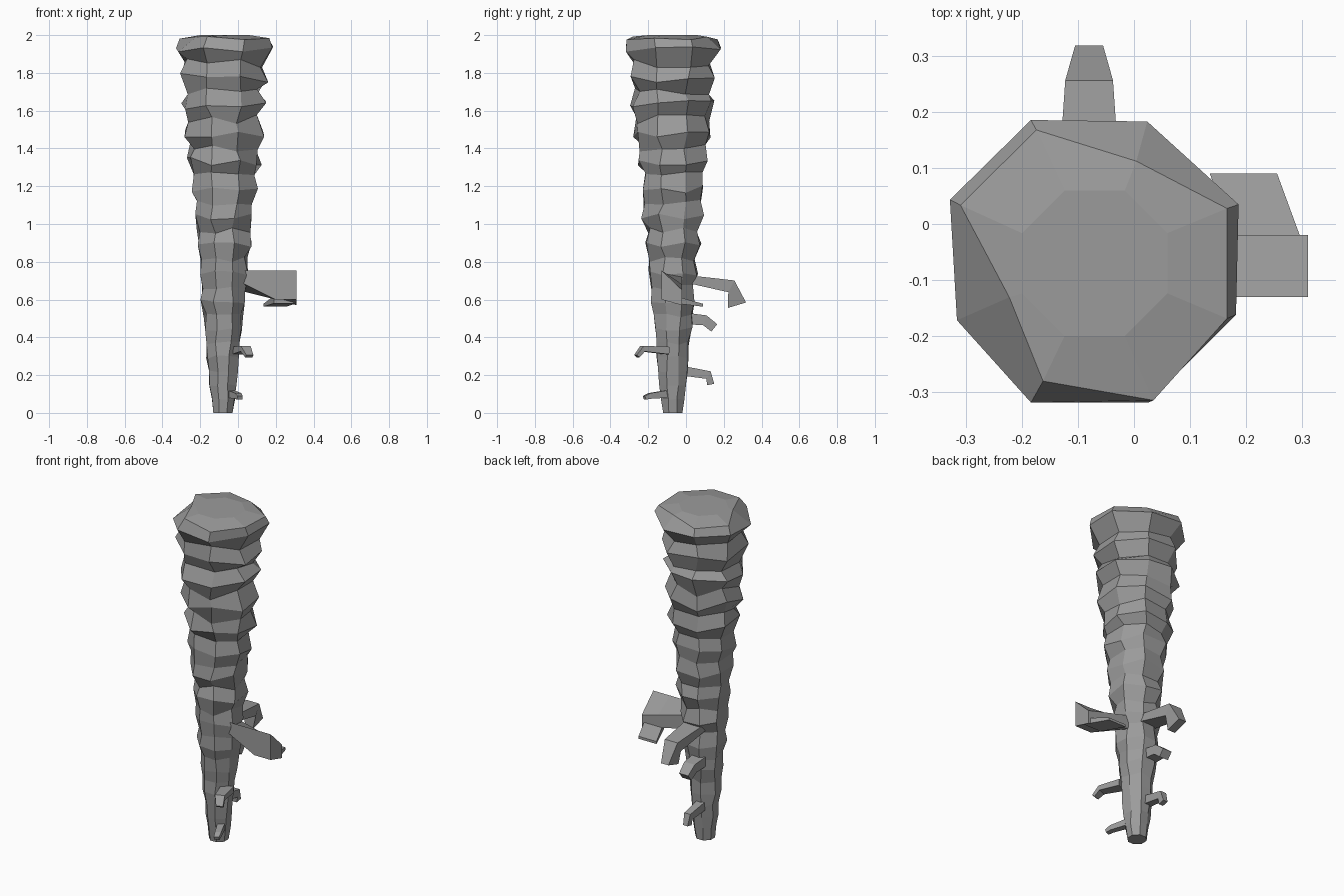
import bpy
import bmesh
import random
from math import cos, sin, radians
from mathutils import Vector

random.seed(4)

default_cube = bpy.data.objects.get("Cube")
if default_cube:
    bpy.data.objects.remove(default_cube, do_unlink=True)

stone_colour = (0.33, 0.33, 0.33, 1)
stone = bpy.data.materials.new("stone grey")
stone.use_nodes = True
stone.diffuse_color = stone_colour
shader = stone.node_tree.nodes["Principled BSDF"]
shader.inputs["Base Color"].default_value = stone_colour

UP = Vector((0, 0, 1))
SIDES = 8
HEIGHT = 2
RIDGE_SPACING = 0.074
RIDGE_COUNT = 25


def loft(name, rings):
    """Skin a list of equal-length rings and close both ends."""
    bm = bmesh.new()
    loops = [[bm.verts.new(point) for point in ring] for ring in rings]
    for lower, upper in zip(loops, loops[1:]):
        for i in range(len(lower)):
            bm.faces.new((lower[i - 1], lower[i], upper[i], upper[i - 1]))
    bm.faces.new(loops[0])
    bm.faces.new(loops[-1])
    bmesh.ops.recalc_face_normals(bm, faces=bm.faces)
    mesh = bpy.data.meshes.new(name)
    bm.to_mesh(mesh)
    bm.free()
    mesh.materials.append(stone)
    bpy.context.collection.objects.link(bpy.data.objects.new(name, mesh))


def trunk_centre(height):
    return Vector((-0.08 + 0.005 * height, -0.07, height))


def trunk_ring(height, radius, wobble):
    """Octagon with flat sides facing the axes and slightly scattered corners."""
    ring = []
    for i in range(SIDES):
        angle = radians(360 * (i + 0.5) / SIDES)
        scatter = Vector([random.uniform(-wobble, wobble) for axis in "xyz"])
        scatter.z *= 1.5
        outward = Vector((cos(angle), sin(angle), 0))
        ring.append(trunk_centre(height) + radius * outward + scatter)
    return ring


def branch(name, root, elbow, tip, root_size, tip_size):
    """Bent four-sided limb; each size is its width and thickness."""
    root, elbow, tip = Vector(root), Vector(elbow), Vector(tip)
    root_size, tip_size = Vector(root_size), Vector(tip_size)
    across = (tip - root).cross(UP).normalized()
    stations = (
        (root, elbow - root, root_size),
        (elbow, tip - root, (root_size + tip_size) / 2),
        (tip, tip - elbow, tip_size),
    )
    rings = []
    for point, direction, size in stations:
        wide = across * size.x / 2
        thick = across.cross(direction).normalized() * size.y / 2
        rings.append([point - wide + thick, point + wide + thick,
                      point + wide - thick, point - wide - thick])
    loft(name, rings)


# Tapered trunk: ridges and hollows alternate and deepen with height
rings = [trunk_ring(0, 0.055, 0)]
for level in range(1, RIDGE_COUNT + 1):
    height = level * RIDGE_SPACING
    ridge = 0.01 * height * (-1) ** level
    radius = 0.06 + 0.095 * height + ridge
    rings.append(trunk_ring(height, radius, 0.004 + 0.008 * height))

# Flared crown, chipped at some corners, with a shallow cap
rings.append(trunk_ring(HEIGHT - 0.08, 0.268, 0.012))
rim = trunk_ring(HEIGHT - 0.015, 0.258, 0.006)
for corner, chip in ((1, 0.25), (4, 0.35), (5, 0.1)):
    rim[corner] = rim[corner].lerp(trunk_centre(rim[corner].z), chip)
rings.append(rim)
rings.append(trunk_ring(HEIGHT, 0.14, 0))
loft("trunk", rings)

# Large left branch: upright front, top sloping down to the back
front, back = -0.13, -0.02
rings = []
for x, underside, back_top in ((0, 0.7, 0.73), (0.2, 0.6, 0.68), (0.31, 0.6, 0.65)):
    rings.append([Vector((x, front, 0.755)), Vector((x, back, back_top)),
                  Vector((x, back, back_top - 0.08)), Vector((x, front, underside))])
loft("left_branch", rings)

# Thin wedge trailing backward from the branch end
rings = []
for x, y, z, thickness in ((0.25, -0.06, 0.6, 0.04), (0.195, 0.09, 0.57, 0.015)):
    rings.append([Vector((x + dx * 0.06, y, z + dz * thickness / 2))
                  for dx, dz in ((-1, -1), (1, -1), (1, 1), (-1, 1))])
loft("left_branch_hook", rings)

# Back branches, each bending down at the tip
branch("back_branch_upper", root=(-0.08, 0, 0.71), elbow=(-0.08, 0.24, 0.67),
       tip=(-0.08, 0.27, 0.57), root_size=(0.12, 0.04), tip_size=(0.05, 0.1))
branch("back_branch_middle", root=(-0.1, 0, 0.5), elbow=(-0.1, 0.1, 0.49),
       tip=(-0.1, 0.15, 0.45), root_size=(0.08, 0.06), tip_size=(0.06, 0.05))
branch("back_branch_lower", root=(-0.1, 0, 0.22), elbow=(-0.1, 0.12, 0.2),
       tip=(-0.1, 0.13, 0.15), root_size=(0.05, 0.05), tip_size=(0.03, 0.04))

# Small front branches, veering to the left
branch("front_branch_upper", root=(0, -0.1, 0.33), elbow=(0.04, -0.23, 0.34),
       tip=(0.06, -0.26, 0.3), root_size=(0.07, 0.04), tip_size=(0.04, 0.02))
branch("front_branch_lower", root=(-0.04, -0.1, 0.1), elbow=(0, -0.19, 0.09),
       tip=(0.01, -0.22, 0.08), root_size=(0.04, 0.04), tip_size=(0.03, 0.02))
